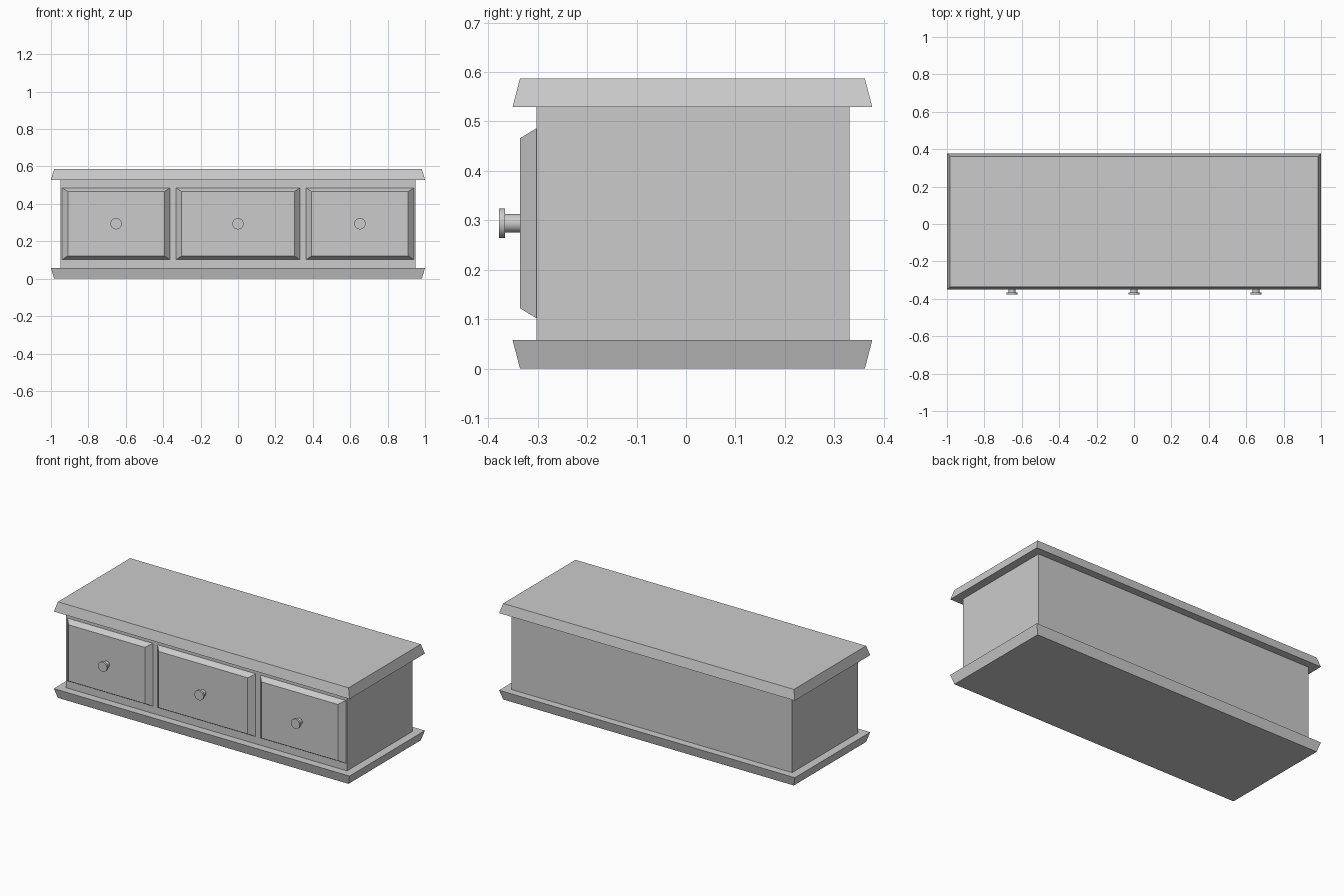
import bpy, bmesh, math
from mathutils import Matrix

if "Cube" in bpy.data.objects:
    bpy.data.objects.remove(bpy.data.objects["Cube"])


def make_object(name, bm):
    bmesh.ops.recalc_face_normals(bm, faces=bm.faces)
    mesh = bpy.data.meshes.new(name)
    bm.to_mesh(mesh)
    bm.free()
    ob = bpy.data.objects.new(name, mesh)
    bpy.context.collection.objects.link(ob)
    return ob


def loft(name, ring_a, ring_b):
    """Closed solid between two four-cornered rings."""
    bm = bmesh.new()
    a = [bm.verts.new(p) for p in ring_a]
    b = [bm.verts.new(p) for p in ring_b]
    bm.faces.new(a)
    bm.faces.new(b)
    for i in range(4):
        j = (i + 1) % 4
        bm.faces.new((a[i], a[j], b[j], b[i]))
    return make_object(name, bm)


def flat_ring(x, y0, y1, z):
    return [(-x, y0, z), (x, y0, z), (x, y1, z), (-x, y1, z)]


def front_ring(x0, x1, z0, z1, y):
    return [(x0, y, z0), (x1, y, z0), (x1, y, z1), (x0, y, z1)]


WIDE = (1.0, -0.351, 0.377)
NARROW = (0.983, -0.336, 0.362)
BODY = (0.95, -0.303, 0.331)
FACE_Y, PANEL_Y = -0.303, -0.336

# carcass with flared base and top slab
loft("base_slab", flat_ring(*NARROW, 0), flat_ring(*WIDE, 0.058))
loft("cabinet_body", flat_ring(*BODY, 0.058), flat_ring(*BODY, 0.529))
loft("top_slab", flat_ring(*WIDE, 0.529), flat_ring(*NARROW, 0.587))


def drawer(name, cx, half):
    # bevelled drawer front
    loft(name + "_drawer_front",
         front_ring(cx - half, cx + half, 0.102, 0.486, FACE_Y),
         front_ring(cx - half + 0.031, cx + half - 0.031, 0.122, 0.466, PANEL_Y))
    # knob: stem and flat disc, as one turned profile along -y
    bm = bmesh.new()
    rings = []
    for r, y in ((0.019, PANEL_Y), (0.019, -0.366), (0.03, -0.366), (0.03, -0.378)):
        mat = Matrix.Translation((cx, y, 0.294)) @ Matrix.Rotation(math.pi / 2, 4, 'X')
        rings.append(bmesh.ops.create_circle(bm, segments=32, radius=r, matrix=mat)["verts"])
    for a, b in zip(rings, rings[1:]):
        for i in range(32):
            j = (i + 1) % 32
            bm.faces.new((a[i], a[j], b[j], b[i]))
    bm.faces.new(rings[0])
    bm.faces.new(rings[-1])
    knob = make_object(name + "_knob", bm)
    bpy.ops.object.select_all(action='DESELECT')
    knob.select_set(True)
    bpy.context.view_layer.objects.active = knob
    bpy.ops.object.shade_smooth_by_angle(angle=math.radians(30))


for name, cx, half in (("left", -0.652, 0.289), ("middle", 0, 0.332), ("right", 0.652, 0.289)):
    drawer(name, cx, half)
